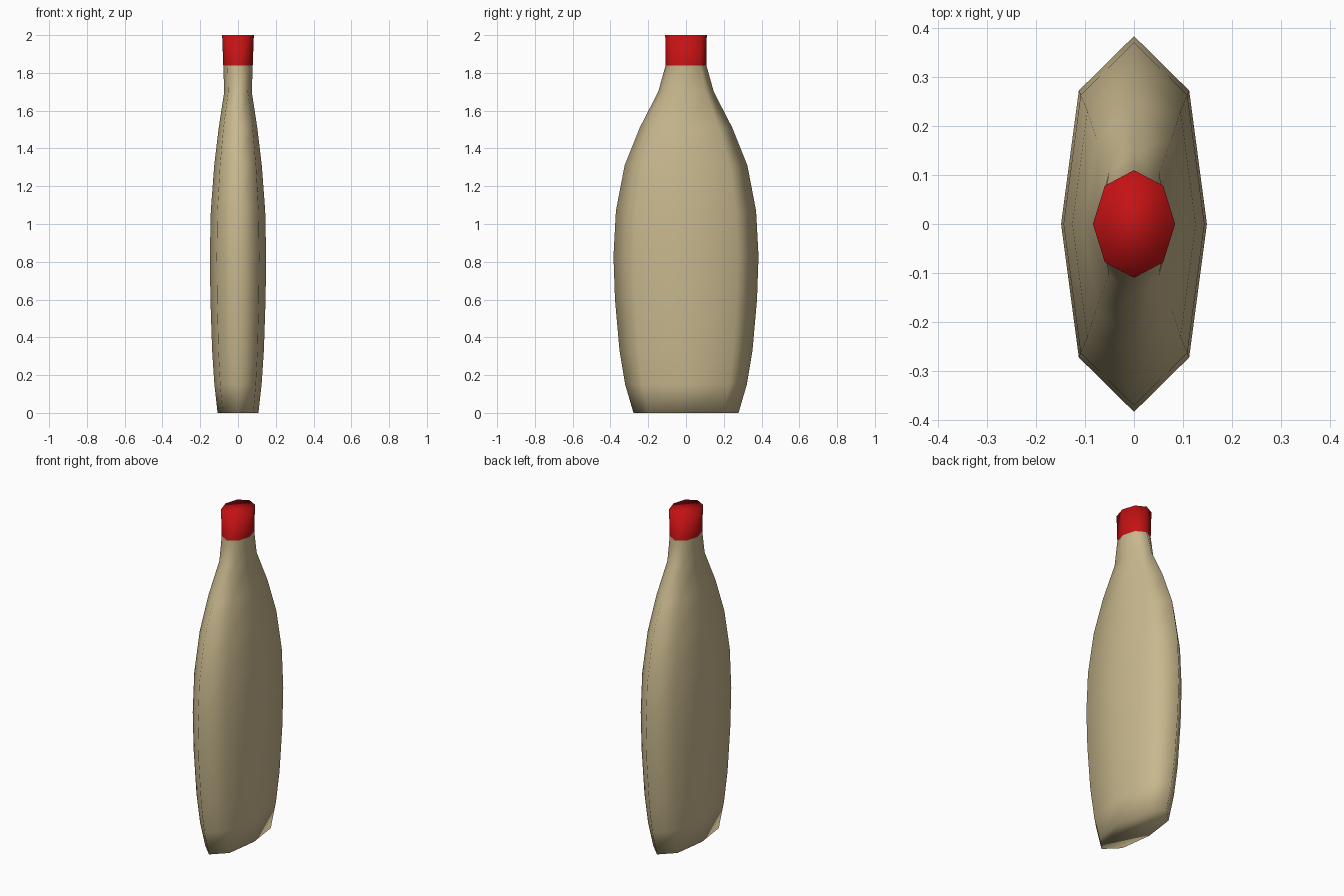
import bpy, bmesh

if "Cube" in bpy.data.objects:
    bpy.data.objects.remove(bpy.data.objects["Cube"])


def material(name, rgb):
    m = bpy.data.materials.new(name)
    m.diffuse_color = (*rgb, 1.0)
    m.use_nodes = True
    m.node_tree.nodes["Principled BSDF"].inputs["Base Color"].default_value = m.diffuse_color
    return m


tan = material("tan", (0.58, 0.48, 0.27))
red = material("red", (0.56, 0.006, 0.007))

# Profile: height, half thickness (x), half width (y)
PROFILE = [
    (0.00, 0.108, 0.278), (0.15, 0.125, 0.322), (0.33, 0.137, 0.352),
    (0.60, 0.146, 0.376), (0.83, 0.149, 0.384), (1.07, 0.144, 0.371),
    (1.31, 0.126, 0.325), (1.51, 0.102, 0.245), (1.70, 0.073, 0.147),
    (1.84, 0.078, 0.108), (2.00, 0.084, 0.110),
]
CAP_HEIGHT = 1.84


def ring(bm, z, a, b):
    """Eight-sided flattened cross-section."""
    k = 0.757 if z < 1.6 else 0.71
    c, d = a * k, b * 0.71
    pts = [(a, 0), (c, d), (0, b), (-c, d), (-a, 0), (-c, -d), (0, -b), (c, -d)]
    return [bm.verts.new((x, y, z)) for x, y in pts]


# Bottle: stacked rings, closed at both ends
bm = bmesh.new()
rings = [ring(bm, *p) for p in PROFILE]
for low, high in zip(rings, rings[1:]):
    for i in range(8):
        j = (i + 1) % 8
        bm.faces.new((low[i], low[j], high[j], high[i]))
bm.faces.new(rings[0][::-1])
bm.faces.new(rings[-1])

# Red cap above the neck line, everything smooth
for f in bm.faces:
    f.smooth = True
    f.material_index = 1 if f.calc_center_median().z > CAP_HEIGHT else 0

mesh = bpy.data.meshes.new("bottle")
bm.to_mesh(mesh)
bm.free()
mesh.materials.append(tan)
mesh.materials.append(red)
bpy.context.collection.objects.link(bpy.data.objects.new("bottle", mesh))
